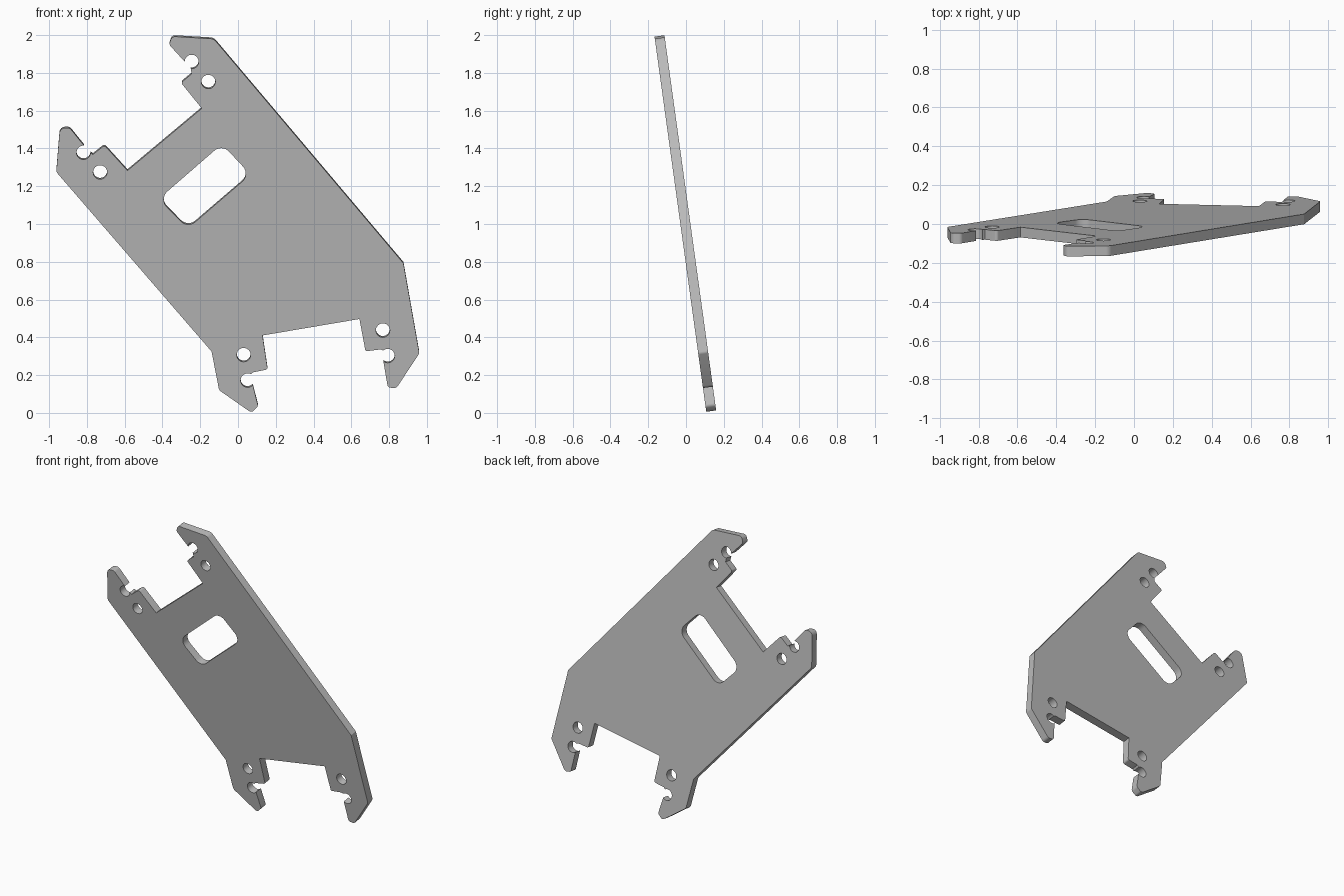
import bpy, bmesh, math
from mathutils import Vector

old = bpy.data.objects.get("Cube")
if old:
    bpy.data.objects.remove(old)

LEAN = math.radians(7.85)
HALF = 0.0265          # half the plate thickness
HOLE = 0.037


def arc(x, z, r, start, end, steps=20):
    """Points on an arc, angles in degrees."""
    angles = [math.radians(start + (end - start) * i / steps) for i in range(steps + 1)]
    return [(x + r * math.cos(a), z + r * math.sin(a)) for a in angles]


def rounded(corners, steps=6):
    """Closed outline; a corner with a third value is rounded by that radius."""
    out = []
    for i, c in enumerate(corners):
        p = Vector(c[:2])
        if len(c) == 2:
            out.append(p)
            continue
        a = (Vector(corners[i - 1][:2]) - p).normalized()
        b = (Vector(corners[(i + 1) % len(corners)][:2]) - p).normalized()
        half = a.angle(b) / 2
        centre = p + (a + b).normalized() * c[2] / math.sin(half)
        reach = c[2] / math.tan(half)
        s, e = p + a * reach - centre, p + b * reach - centre
        turn = s.angle_signed(e)
        for k in range(steps + 1):
            t = -turn * k / steps
            out.append(centre + Vector((s.x * math.cos(t) - s.y * math.sin(t),
                                        s.x * math.sin(t) + s.y * math.cos(t))))
    return out


# Outer edge, clockwise from the top arm, with a hooked slot in every arm
outline = rounded(
    [(-0.35, 1.993, 0.025), (-0.128, 1.98, 0.04), (0.876, 0.792), (0.96, 0.315, 0.02),
     (0.838, 0.13, 0.025), (0.793, 0.135, 0.018)]
    + arc(0.793, 0.302, HOLE, 231, 490)
    + [(0.756, 0.336), (0.675, 0.326, 0.01), (0.643, 0.497), (0.13, 0.41),
       (0.157, 0.23, 0.012), (0.08, 0.215)]
    + arc(0.051, 0.172, HOLE, 60, 318)
    + [(0.107, 0.035, 0.02), (0.072, 0.0, 0.02), (-0.10, 0.12, 0.03), (-0.14, 0.325),
       (-0.962, 1.275, 0.03), (-0.943, 1.508, 0.03), (-0.89, 1.508, 0.025)]
    + arc(-0.818, 1.378, HOLE, 85, 360)
    + [(-0.768, 1.368), (-0.707, 1.417, 0.015), (-0.585, 1.283), (-0.192, 1.612),
       (-0.302, 1.748, 0.012), (-0.245, 1.795)]
    + arc(-0.245, 1.859, HOLE, 262, 540)
    + [(-0.365, 1.95, 0.02)])

# Slanted window and four round bolt holes
window = rounded([(-0.085, 1.423, 0.056), (0.066, 1.262, 0.056),
                  (-0.266, 0.977, 0.056), (-0.419, 1.133, 0.056)], 8)
bolts = [(-0.157, 1.753), (-0.73, 1.274), (0.03, 0.307), (0.767, 0.437)]
loops = [outline, window] + [arc(x, z, HOLE, 0, 345, 23) for x, z in bolts]

# Flat filled profile, thickened
curve = bpy.data.curves.new("plate_profile", "CURVE")
curve.dimensions = "2D"
curve.fill_mode = "BOTH"
curve.extrude = HALF
for loop in loops:
    spline = curve.splines.new("POLY")
    spline.points.add(len(loop) - 1)
    for point, (x, z) in zip(spline.points, loop):
        point.co = (x, z / math.cos(LEAN), 0, 1)
    spline.use_cyclic_u = True

profile = bpy.data.objects.new("plate_profile", curve)
bpy.context.collection.objects.link(profile)
bpy.context.view_layer.update()
mesh = bpy.data.meshes.new_from_object(profile.evaluated_get(bpy.context.evaluated_depsgraph_get()))
bpy.data.objects.remove(profile)

# Weld the rims to the sides
bm = bmesh.new()
bm.from_mesh(mesh)
bmesh.ops.remove_doubles(bm, verts=bm.verts, dist=0.0002)
bmesh.ops.recalc_face_normals(bm, faces=bm.faces)
bm.to_mesh(mesh)
bm.free()

# Leaning plate
plate = bpy.data.objects.new("mounting_plate", mesh)
bpy.context.collection.objects.link(plate)
plate.rotation_euler.x = math.radians(90) + LEAN
plate.location = (0, 0.108 + HALF * math.cos(LEAN), HALF * math.sin(LEAN))

grey = bpy.data.materials.new("plain_grey")
grey.use_nodes = True
colour = (0.5, 0.5, 0.5, 1)
grey.diffuse_color = colour
grey.node_tree.nodes["Principled BSDF"].inputs["Base Color"].default_value = colour
mesh.materials.clear()
mesh.materials.append(grey)

bpy.ops.object.select_all(action="DESELECT")
plate.select_set(True)
bpy.context.view_layer.objects.active = plate
bpy.ops.object.shade_smooth_by_angle(angle=math.radians(30))
